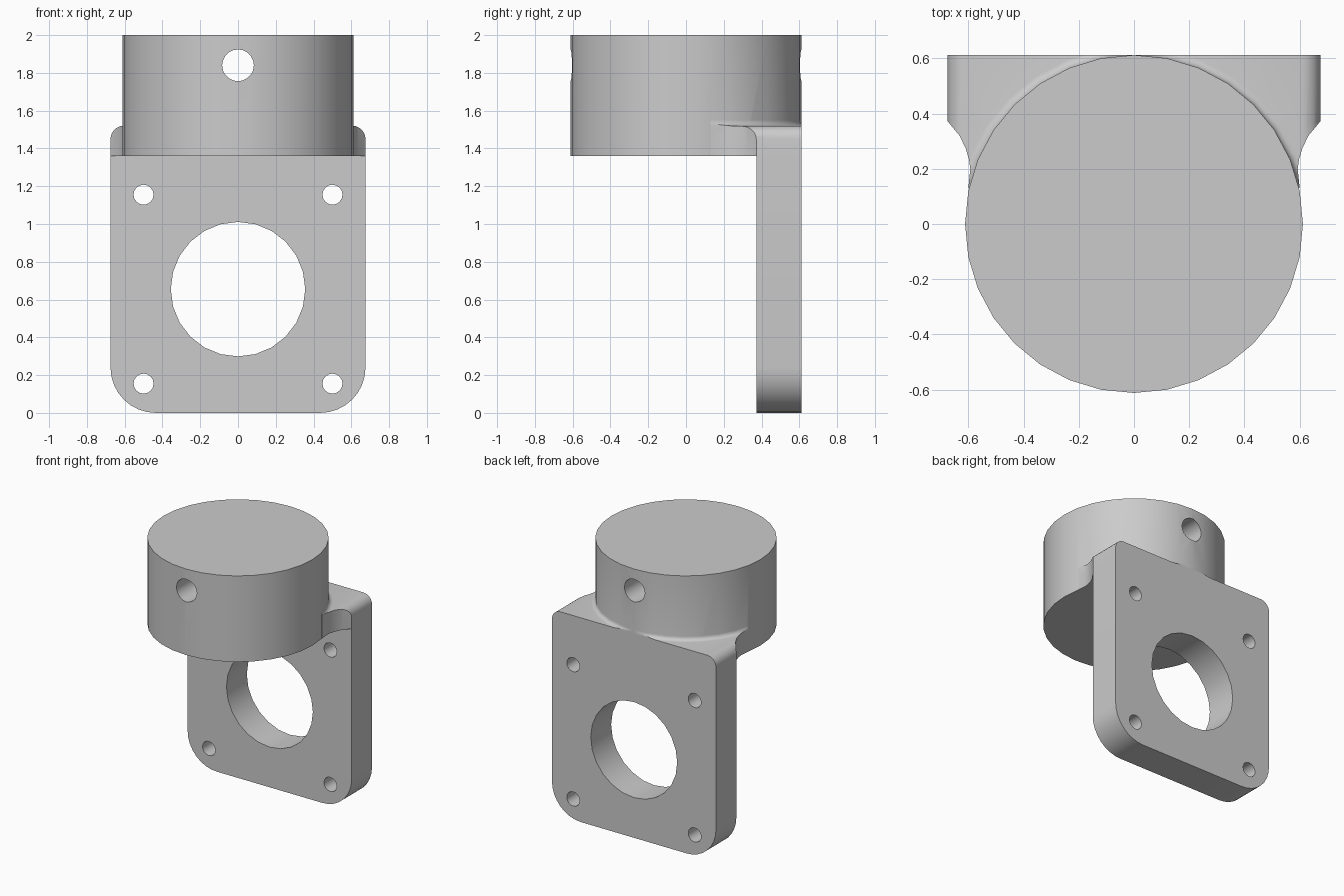
import bpy, bmesh
from math import sin, cos, pi, radians

default = bpy.data.objects.get("Cube")
if default:
    bpy.data.objects.remove(default, do_unlink=True)

RADIUS = 0.612      # round housing
HALF = 0.675        # half width of the plate
FRONT, BACK = 0.372, 0.612
BASE, SHOULDER, TOP = 1.36, 1.52, 2.0

grey = bpy.data.materials.new("plain grey")
grey.use_nodes = True
grey.diffuse_color = (0.6, 0.6, 0.6, 1)
grey.node_tree.nodes["Principled BSDF"].inputs["Base Color"].default_value = (0.6, 0.6, 0.6, 1)


def finish(name, bm):
    bmesh.ops.recalc_face_normals(bm, faces=bm.faces)
    mesh = bpy.data.meshes.new(name)
    bm.to_mesh(mesh)
    bm.free()
    mesh.materials.append(grey)
    obj = bpy.data.objects.new(name, mesh)
    bpy.context.collection.objects.link(obj)
    return obj


def prism(name, points, axis, start, end):
    """Extrude a closed outline along y or z."""
    bm = bmesh.new()
    place = (lambda a, b: (a, start, b)) if axis == "y" else (lambda a, b: (a, b, start))
    face = bm.faces.new([bm.verts.new(place(a, b)) for a, b in points])
    moved = bmesh.ops.extrude_face_region(bm, geom=[face])["geom"]
    shift = (0, end - start, 0) if axis == "y" else (0, 0, end - start)
    bmesh.ops.translate(bm, vec=shift, verts=[v for v in moved if isinstance(v, bmesh.types.BMVert)])
    return finish(name, bm)


def arc(cx, cy, r, first, last, steps):
    angles = [radians(first + (last - first) * i / steps) for i in range(steps + 1)]
    return [(cx + r * cos(a), cy + r * sin(a)) for a in angles]


def circle(cx, cy, r, sides):
    return arc(cx, cy, r, 0, 360, sides)[:-1]


def mirrored(half):
    return half + [(-x, y) for x, y in reversed(half)]


def combine(target, tool, operation):
    mod = target.modifiers.new(operation.lower(), "BOOLEAN")
    mod.operation, mod.solver, mod.object = operation, "EXACT", tool
    bpy.ops.object.select_all(action="DESELECT")
    bpy.context.view_layer.objects.active = target
    target.select_set(True)
    bpy.ops.object.modifier_apply(modifier=mod.name)
    bpy.data.objects.remove(tool, do_unlink=True)


# Rounded plate outline: large lower corners, small upper corners
low, high = 0.24, 0.07
plate_outline = mirrored(arc(HALF - low, low, low, -90, 0, 8)
                         + arc(HALF - high, SHOULDER - high, high, 0, 90, 6))
plate = prism("bracket", plate_outline, "y", FRONT, BACK)

# Flared web that blends the plate into the housing
web_outline = mirrored([(0.4, 0.13), (0.6, 0.13), (0.593, 0.2), (0.598, 0.235), (0.61, 0.275),
                        (0.632, 0.32), (HALF, FRONT), (HALF, BACK)])
web = prism("web", web_outline, "z", BASE, 1.7)
combine(web, prism("web_limit", plate_outline, "y", 0, 0.8), "INTERSECT")

# Small concave fillet around the housing, kept only above the web
bm = bmesh.new()
f = 0.03
section = [(0.5, SHOULDER - 0.05), (RADIUS + f, SHOULDER - 0.05)]
section += arc(RADIUS + f, SHOULDER + f, f, 270, 180, 5) + [(0.5, SHOULDER + f)]
sides = 32
rings = [[bm.verts.new((r * cos(2 * pi * i / sides), r * sin(2 * pi * i / sides), z))
          for r, z in section] for i in range(sides)]
for i, ring in enumerate(rings):
    following = rings[(i + 1) % sides]
    for j in range(len(section)):
        k = (j + 1) % len(section)
        bm.faces.new((ring[j], ring[k], following[k], following[j]))
fillet = finish("fillet", bm)
combine(fillet, prism("fillet_limit", web_outline, "z", BASE, 1.7), "INTERSECT")

# Housing joined with plate, web and fillet
housing = prism("housing", circle(0, 0, RADIUS, sides), "z", BASE, TOP)
for part in (plate, web, fillet):
    combine(housing, part, "UNION")
housing.name = "motor_bracket"

# Holes: bore, four mounting holes in the plate, cross hole in the housing
combine(housing, prism("bore", circle(0, 0.655, 0.356, 24), "y", 0, 1), "DIFFERENCE")
for x in (-0.5, 0.5):
    for z in (0.155, 1.155):
        combine(housing, prism("mounting_hole", circle(x, z, 0.053, 16), "y", 0, 1), "DIFFERENCE")
combine(housing, prism("cross_hole", circle(0, 1.84, 0.084, 20), "y", -1, 1), "DIFFERENCE")

bpy.ops.object.select_all(action="DESELECT")
bpy.context.view_layer.objects.active = housing
housing.select_set(True)
bpy.ops.object.shade_smooth_by_angle(angle=radians(30))
